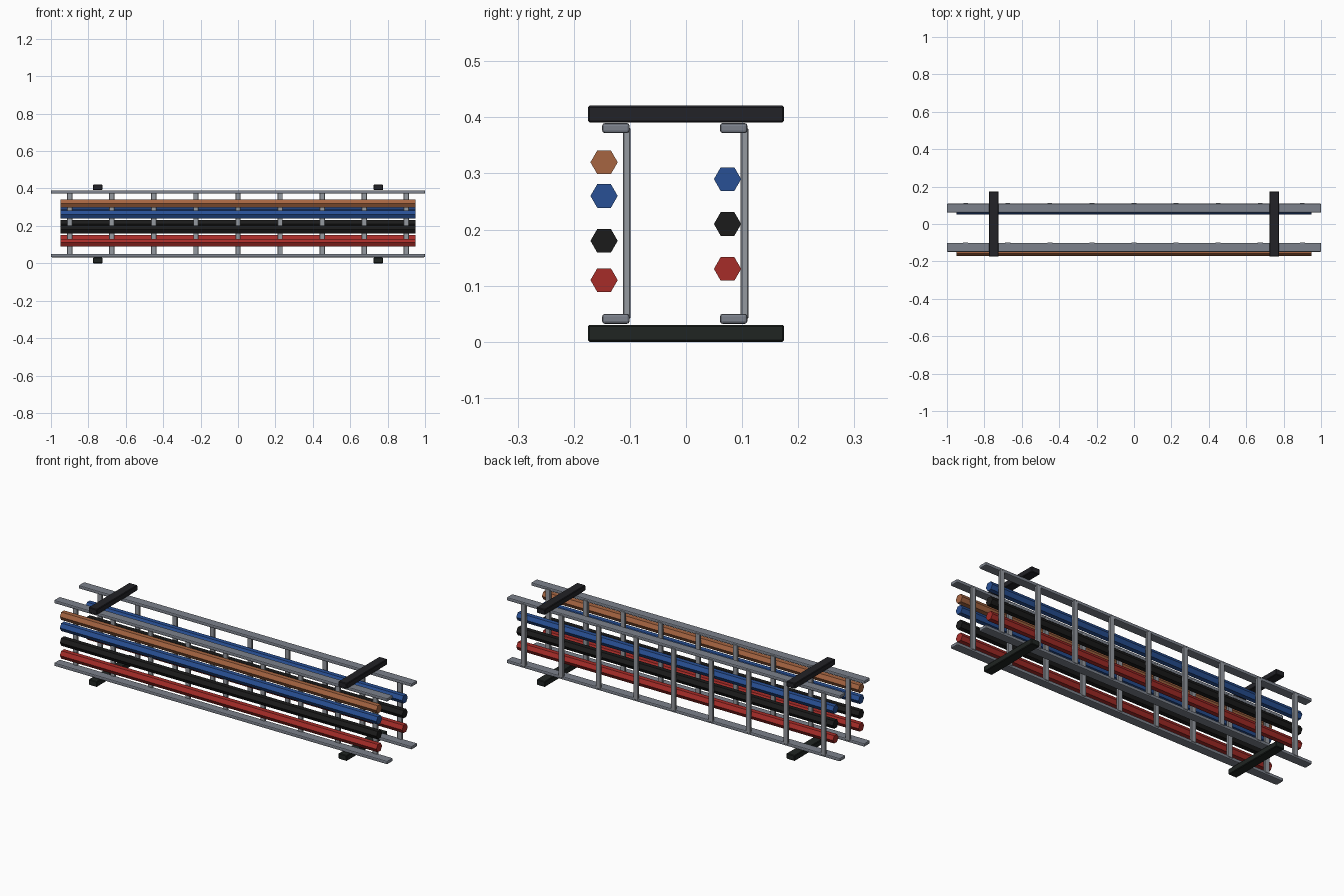
import bpy
from math import pi

if "Cube" in bpy.data.objects:
    bpy.data.objects.remove(bpy.data.objects["Cube"])


def material(name, rgb):
    m = bpy.data.materials.new(name)
    m.diffuse_color = (*rgb, 1)
    m.use_nodes = True
    m.node_tree.nodes["Principled BSDF"].inputs["Base Color"].default_value = m.diffuse_color
    return m


RAIL = material("rail_steel", (0.20, 0.22, 0.26))
RUNG = material("rung_steel", (0.30, 0.32, 0.35))
BAR_TOP = material("upper_bar_black", (0.016, 0.016, 0.02))
BAR_LOW = material("lower_bar_black", (0.014, 0.018, 0.016))
RED = material("cable_red", (0.38, 0.025, 0.021))
BLACK = material("cable_black", (0.011, 0.011, 0.011))
BLUE = material("cable_blue", (0.021, 0.08, 0.30))
BROWN = material("cable_brown", (0.38, 0.13, 0.053))


def box(name, loc, size, mat, bevel, segments=1):
    bpy.ops.mesh.primitive_cube_add(size=1, location=loc)
    ob = bpy.context.object
    ob.name = name
    ob.scale = size
    bpy.ops.object.transform_apply(location=False, rotation=False, scale=True)
    ob.data.materials.append(mat)
    mod = ob.modifiers.new("bevel", "BEVEL")
    mod.width = bevel
    mod.segments = segments
    return ob


def cable(name, y, z, mat):
    # six-sided rod along x, corners pointing to +y and -y
    bpy.ops.mesh.primitive_cylinder_add(vertices=6, radius=0.0243, depth=1.9,
                                        location=(0, y, z), rotation=(0, pi / 2, 0))
    ob = bpy.context.object
    ob.name = name
    ob.data.materials.append(mat)


trays = {
    "front": (-0.125, -0.146, [("red", 0.11, RED), ("black", 0.18, BLACK),
                               ("blue", 0.26, BLUE), ("brown", 0.32, BROWN)]),
    "back": (0.085, 0.074, [("red", 0.13, RED), ("black", 0.21, BLACK),
                            ("blue", 0.29, BLUE)]),
}

for side, (y, cable_y, cables) in trays.items():
    # long ladder rails
    for level, z in (("lower", 0.041), ("upper", 0.381)):
        box(f"{side}_{level}_rail", (0, y, z), (2, 0.049, 0.018), RAIL, 0.005, 2)
    # upright rungs behind the cables
    for i in range(9):
        box(f"{side}_rung_{i + 1}", (-0.9 + i * 0.225, y + 0.0195, 0.211),
            (0.028, 0.014, 0.34), RUNG, 0.002)
    # cables
    for colour, z, mat in cables:
        cable(f"{side}_{colour}_cable", cable_y, z, mat)

# cross bars above and below both ladders
for end, x in (("left", -0.75), ("right", 0.75)):
    box(f"{end}_lower_bar", (x, 0, 0.015), (0.05, 0.35, 0.03), BAR_LOW, 0.003)
    box(f"{end}_upper_bar", (x, 0, 0.406), (0.05, 0.35, 0.03), BAR_TOP, 0.003)
